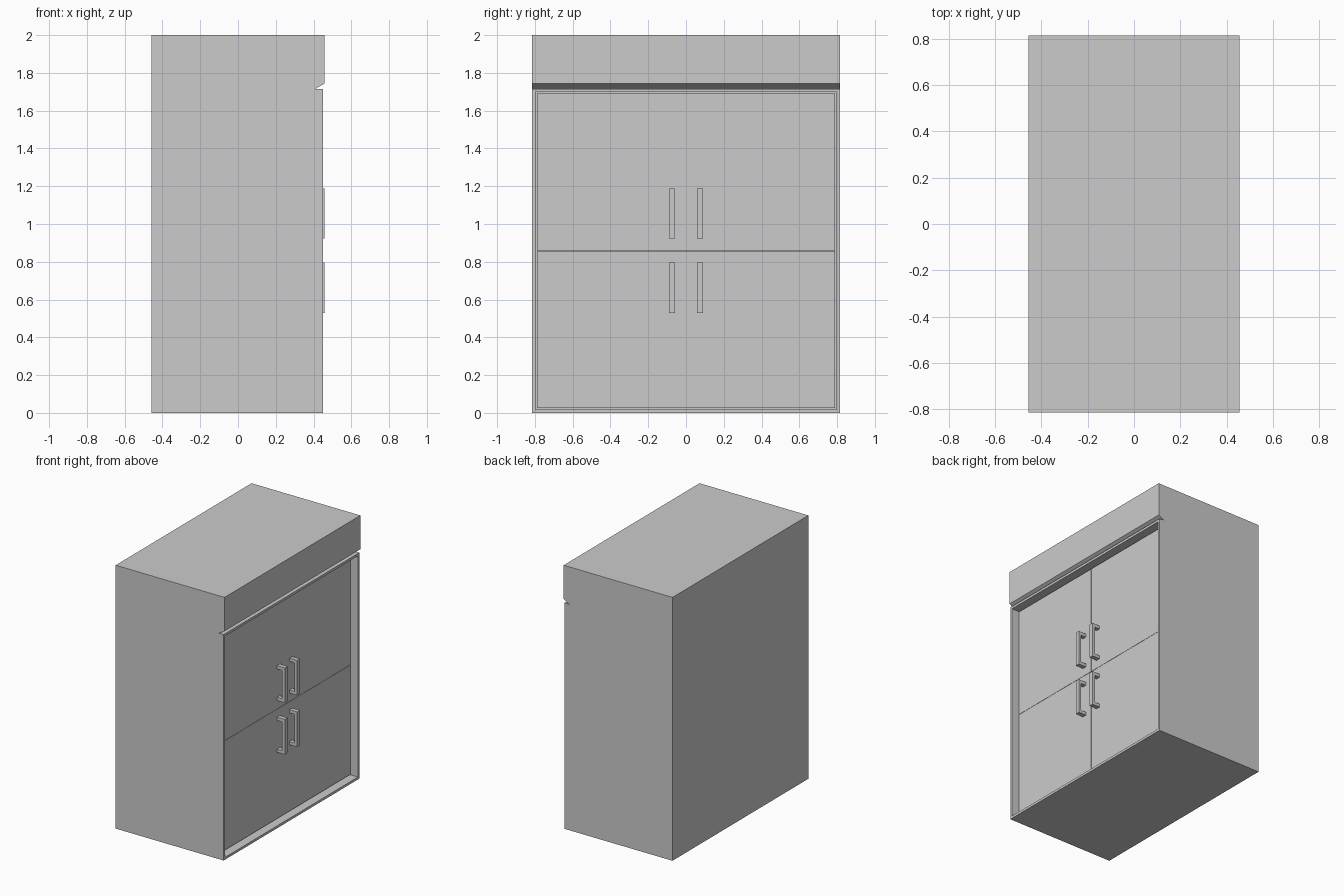
import bpy, bmesh

if "Cube" in bpy.data.objects:
    bpy.data.objects.remove(bpy.data.objects["Cube"])

W = 0.815          # half width along y
DOOR_X = 0.392     # door front plane


def extrude_profile(name, pts, y0, y1):
    """Extrude an (x, z) outline along y; returns the bmesh and its object."""
    bm = bmesh.new()
    face = bm.faces.new([bm.verts.new((x, y0, z)) for x, z in pts])
    ext = bmesh.ops.extrude_face_region(bm, geom=[face])
    moved = [v for v in ext["geom"] if isinstance(v, bmesh.types.BMVert)]
    bmesh.ops.translate(bm, verts=moved, vec=(0, y1 - y0, 0))
    bmesh.ops.recalc_face_normals(bm, faces=bm.faces)
    mesh = bpy.data.meshes.new(name)
    obj = bpy.data.objects.new(name, mesh)
    bpy.context.collection.objects.link(obj)
    return bm, obj


def finish(bm, obj):
    bm.to_mesh(obj.data)
    bm.free()


# Cabinet body: side outline with the finger groove under the header
outline = [(-0.457, 0), (0.45, 0), (0.45, 1.716), (0.41, 1.716),
           (0.457, 1.743), (0.457, 2.0), (-0.457, 2.0)]
bm, body = extrude_profile("cabinet_body", outline, -W, W)
# Door recess: inset the front face and push it in
front = max((f for f in bm.faces if f.normal.x > 0.9),
            key=lambda f: f.calc_area())
bmesh.ops.inset_region(bm, faces=[front], thickness=0.026)
ext = bmesh.ops.extrude_face_region(bm, geom=[front])
moved = [v for v in ext["geom"] if isinstance(v, bmesh.types.BMVert)]
bmesh.ops.translate(bm, verts=moved, vec=(DOOR_X - 0.02 - 0.45, 0, 0))
if front.is_valid:
    bmesh.ops.delete(bm, geom=[front], context='FACES_ONLY')
bmesh.ops.recalc_face_normals(bm, faces=bm.faces)
finish(bm, body)

# Four doors, each with a bracket handle near the centre seam
rows = (("lower", 0.026, 0.857, 0.53, 0.797), ("upper", 0.859, 1.69, 0.922, 1.188))
for row, z0, z1, h0, h1 in rows:
    for side, s in (("left", -1), ("right", 1)):
        door = [(DOOR_X - 0.02, z0), (DOOR_X, z0), (DOOR_X, z1), (DOOR_X - 0.02, z1)]
        finish(*extrude_profile(f"{row}_{side}_door", door, s * 0.001, s * (W - 0.026)))
        a, b, c, t = DOOR_X, 0.435, 0.457, 0.025
        grip = [(a, h0), (c, h0), (c, h1), (a, h1),
                (a, h1 - t), (b, h1 - t), (b, h0 + t), (a, h0 + t)]
        finish(*extrude_profile(f"{row}_{side}_handle", grip, s * 0.058, s * 0.091))
